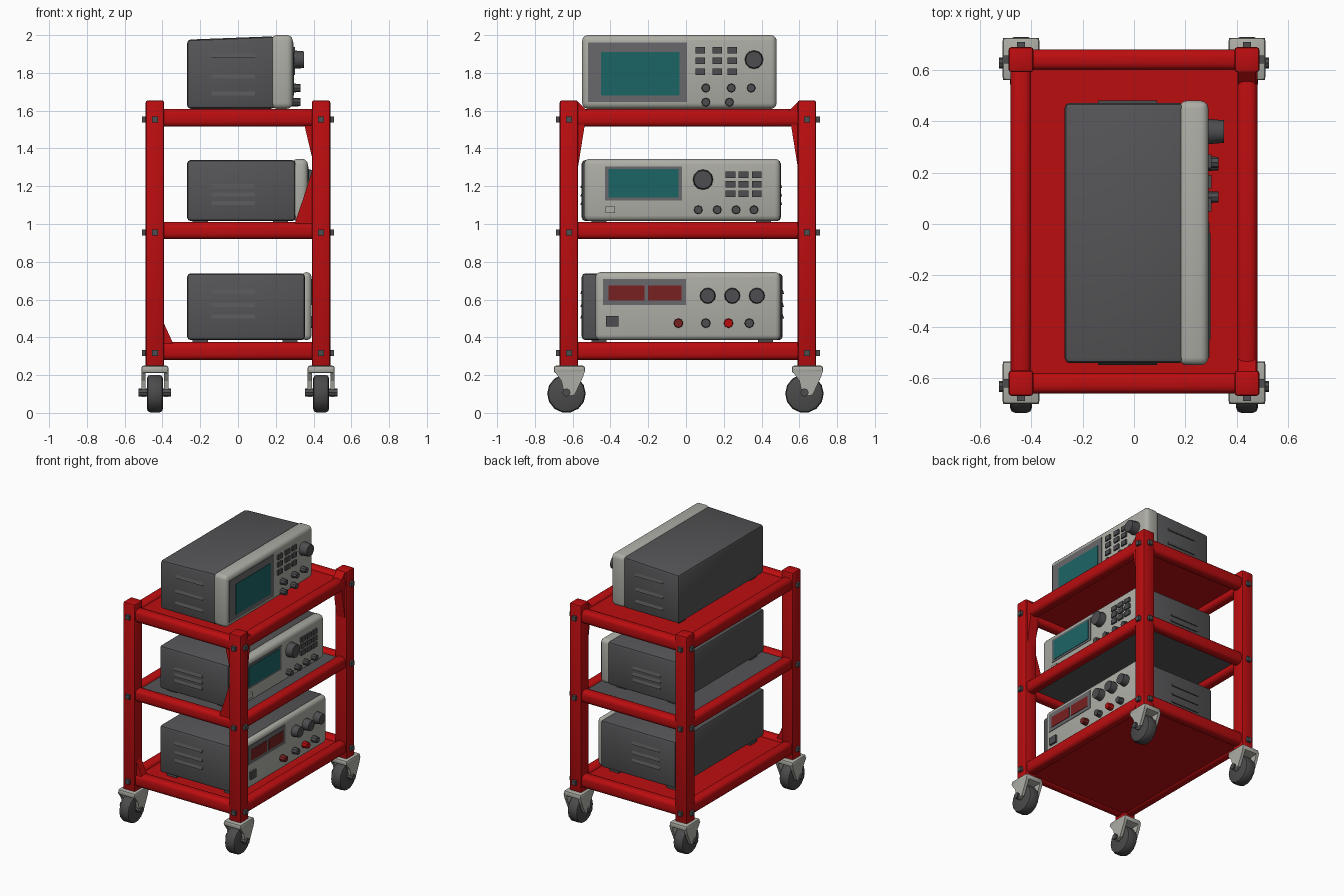
import bpy, bmesh, math
from mathutils import Matrix, Vector

cube = bpy.data.objects.get("Cube")
if cube:
    bpy.data.objects.remove(cube, do_unlink=True)


def material(name, r, g, b):
    m = bpy.data.materials.new(name)
    m.use_nodes = True
    m.diffuse_color = (r, g, b, 1)
    m.node_tree.nodes["Principled BSDF"].inputs["Base Color"].default_value = (r, g, b, 1)
    return m


RED = material("red paint", 0.5, 0.004, 0.005)
BODY = material("dark grey case", 0.09, 0.09, 0.095)
LIGHT = material("light grey", 0.42, 0.42, 0.38)
FRAME = material("screen surround grey", 0.14, 0.14, 0.15)
TEAL = material("teal screen", 0.012, 0.13, 0.13)
DISPLAY = material("dark red display", 0.19, 0.015, 0.015)
KNOB = material("knob grey", 0.075, 0.075, 0.08)
RUBBER = material("wheel rubber", 0.07, 0.07, 0.072)


def finish(name, bm, mat, bevel=0, segs=2, smooth=True):
    if bevel:
        sharp = [e for e in bm.edges if e.calc_face_angle(0) > 0.7]
        bmesh.ops.bevel(bm, geom=sharp, offset=bevel, segments=segs,
                        profile=0.5, affect='EDGES', clamp_overlap=True)
    bmesh.ops.recalc_face_normals(bm, faces=bm.faces[:])
    me = bpy.data.meshes.new(name)
    bm.to_mesh(me)
    bm.free()
    me.materials.append(mat)
    ob = bpy.data.objects.new(name, me)
    bpy.context.collection.objects.link(ob)
    if smooth:
        bpy.ops.object.select_all(action='DESELECT')
        ob.select_set(True)
        bpy.context.view_layer.objects.active = ob
        bpy.ops.object.shade_smooth_by_angle(angle=math.radians(40))
    return ob


def box(name, x, y, z, mat, bevel=0, segs=2, slope=0):
    """Box from three (low, high) ranges; slope lowers its top at the -x end."""
    bm = bmesh.new()
    bmesh.ops.create_cube(bm, size=1)
    for v in bm.verts:
        low_corner = v.co.x < 0 and v.co.z > 0
        v.co = Vector([r[1] if c > 0 else r[0] for c, r in zip(v.co, (x, y, z))])
        if low_corner:
            v.co.z -= slope
    return finish(name, bm, mat, bevel, segs, bevel > 0)


def around(c, half):
    return (c - half, c + half)


def disc(name, centre, radius, depth, mat, sides=12, tip=1.0, bevel=0):
    """Cylinder along x."""
    bm = bmesh.new()
    bmesh.ops.create_cone(bm, cap_ends=True, segments=sides, radius1=radius,
                          radius2=radius * tip, depth=depth,
                          matrix=Matrix.Translation(centre) @ Matrix.Rotation(math.pi / 2, 4, 'Y'))
    return finish(name, bm, mat, bevel)


def prism(name, points, axis, span, mat):
    """Extrude a (horizontal, z) outline along x or y."""
    bm = bmesh.new()
    place = lambda p, d: (d, p[0], p[1]) if axis == 'X' else (p[0], d, p[1])
    face = bm.faces.new([bm.verts.new(place(p, span[0])) for p in points])
    ext = bmesh.ops.extrude_face_region(bm, geom=[face])
    shift = Vector(place((0, 0), span[1] - span[0]))
    bmesh.ops.translate(bm, vec=shift, verts=[v for v in ext["geom"] if isinstance(v, bmesh.types.BMVert)])
    return finish(name, bm, mat, smooth=False)


# Cart posts, bolts and casters
POST_X, POST_Y = (-0.44, 0.44), (-0.62, 0.64)
LEVELS = {"bottom": (0.28, 0.375), "middle": (0.92, 1.01), "top": (1.515, 1.61)}
for sx, px in zip((-1, 1), POST_X):
    for sy, py in zip((-1, 1), POST_Y):
        tag = ("left" if sx > 0 else "right") + ("_front" if sy < 0 else "_back")
        box("post_" + tag, around(px, 0.049), around(py, 0.049), (0.24, 1.655), RED, 0.012)
        for level, (low, high) in LEVELS.items():
            z = around((low + high) / 2 - 0.01, 0.016)
            box(f"side_bolt_{level}_{tag}", around(px + sx * 0.055, 0.014), around(py, 0.016), z, KNOB)
            box(f"end_bolt_{level}_{tag}", around(px, 0.016), around(py + sy * 0.055, 0.014), z, KNOB)
        # Swivel fork, tyre and axle
        wy = py - 0.013
        box("caster_plate_" + tag, around(px, 0.072), (py - 0.08, py + 0.085), (0.21, 0.25), LIGHT, 0.012)
        outline = [(py + a, b) for a, b in ((-0.08, 0.225), (0.085, 0.225), (0.075, 0.19),
                                            (0.03, 0.095), (-0.02, 0.085), (-0.04, 0.17))]
        for side in (-1, 1):
            prism(f"caster_fork_{side}_{tag}", outline, 'X', around(px + side * 0.06, 0.011), LIGHT)
        disc("wheel_" + tag, (px, wy, 0.102), 0.102, 0.084, RUBBER, 14, bevel=0.018)
        disc("axle_" + tag, (px, wy, 0.108), 0.022, 0.172, KNOB, 8)

# Rails and shelves
for level, z in LEVELS.items():
    for px in POST_X:
        box(f"long_rail_{level}", around(px * 1.0, 0.04), POST_Y, z, RED, 0.028, 3)
    for py in POST_Y:
        box(f"short_rail_{level}", POST_X, around(py, 0.04), z, RED, 0.028, 3)
for name, z, mat in (("bottom", (0.29, 0.35), RED), ("middle", (0.96, 0.99), BODY), ("top", (1.555, 1.59), RED)):
    box("shelf_" + name, (-0.43, 0.43), (-0.61, 0.63), z, mat)

# Corner braces
for pts in (((0.395, 1.34), (0.395, 1.53), (0.35, 1.53)),
            ((0.395, 1.0), (0.3, 1.0), (0.35, 1.15), (0.395, 1.29)),
            ((-0.395, 0.48), (-0.395, 0.36), (-0.34, 0.36))):
    prism("front_brace", pts, 'Y', around(POST_Y[0], 0.03), RED)
for s, py in zip((1, -1), POST_Y):
    e = py + s * 0.045
    prism("side_brace_lower", ((e, 1.28), (e, 1.53), (e + s * 0.04, 1.53)), 'X', around(0.44, 0.035), RED)
    prism("side_brace_upper", ((e, 1.65), (e, 1.59), (e + s * 0.06, 1.59)), 'X', around(0.44, 0.035), RED)


# Instruments: case, front bezel, feet and side louvres
def instrument(name, y, z, split, front, bezel_y, slope, vents):
    box(name + "_case", (-0.27, split + 0.02), (y[0] + 0.008, y[1] - 0.008), (z[0], z[1] - 0.006), BODY, 0.02, 2, slope)
    box(name + "_bezel", (split, front), bezel_y, z, LIGHT, 0.03, 3)
    for fx in (-0.2, split - 0.06):
        for fy in (y[0] + 0.1, y[1] - 0.1):
            box(name + "_foot", around(fx, 0.04), around(fy, 0.04), (z[0] - 0.04, z[0] + 0.02), KNOB)
    for i, vz in enumerate(vents):
        for s, edge in ((-1, y[0] + 0.008), (1, y[1] - 0.008)):
            pts = [(edge - s * 0.01, vz + 0.012), (edge, vz + 0.012), (edge + s * 0.008, vz - 0.01), (edge - s * 0.01, vz - 0.01)]
            prism(name + "_louvre", pts, 'X', (-0.14, 0.09), BODY)


def plate(name, x, y, z, mat, lift=0.004, bevel=0):
    prism_box = box(name, (x - 0.003, x + lift), y, z, mat)
    return prism_box


def knob(name, x, y, z, r, depth, mat=KNOB):
    disc(name, (x + depth / 2 - 0.005, y, z), r, depth + 0.01, mat, 12 if r > 0.03 else 8, 0.88)


def keypad(name, x, ys, zs):
    for y in ys:
        for z in zs:
            box(name, (x - 0.005, x + 0.012), around(y, 0.026), around(z, 0.017), KNOB)


# Top instrument
F = 0.29
instrument("top_instrument", (-0.55, 0.48), (1.61, 2.0), 0.175, F, (-0.55, 0.48), 0.018, (1.89, 1.78, 1.69))
plate("top_screen_surround", F, (-0.52, 0.005), (1.645, 1.96), FRAME)
plate("top_screen", F, (-0.45, -0.035), (1.68, 1.91), TEAL, 0.007)
keypad("top_button", F, (0.075, 0.165, 0.245), (1.92, 1.865, 1.805))
knob("top_dial", F, 0.36, 1.87, 0.05, 0.06)
for row, ys in ((1.72, (0.105, 0.24, 0.345)), (1.645, (0.105, 0.23))):
    for y in ys:
        knob("top_small_knob", F, y, row, 0.024, 0.04)

# Middle instrument
F = 0.37
instrument("middle_instrument", (-0.56, 0.51), (1.015, 1.345), 0.285, F, (-0.54, 0.5), 0, (1.2, 1.155, 1.11))
plate("middle_screen_surround", F, (-0.43, -0.02), (1.125, 1.305), FRAME)
plate("middle_screen", F, (-0.41, -0.04), (1.14, 1.29), TEAL, 0.007)
keypad("middle_button", F, (0.235, 0.305, 0.375), (1.26, 1.21, 1.16))
knob("middle_dial", F, 0.09, 1.235, 0.055, 0.05)
box("middle_power_button", (F, F + 0.012), around(-0.4, 0.025), around(1.075, 0.018), LIGHT)
for y in (0.065, 0.165, 0.265, 0.36):
    knob("middle_small_knob", F, y, 1.075, 0.024, 0.035)

# Bottom instrument
F = 0.39
instrument("bottom_instrument", (-0.56, 0.52), (0.385, 0.745), 0.335, F, (-0.48, 0.5), 0, (0.64, 0.57, 0.51))
plate("bottom_display_surround", F, (-0.44, 0.0), (0.57, 0.71), FRAME)
for y in ((-0.41, -0.22), (-0.2, -0.025)):
    plate("bottom_display", F, y, (0.595, 0.675), DISPLAY, 0.007)
for y in (0.115, 0.245, 0.375):
    knob("bottom_dial", F, y, 0.62, 0.043, 0.05)
box("bottom_power_button", (F, F + 0.015), around(-0.39, 0.033), around(0.485, 0.028), KNOB)
for y, mat in ((-0.04, DISPLAY), (0.105, KNOB), (0.225, RED), (0.335, KNOB)):
    knob("bottom_terminal", F, y, 0.475, 0.026, 0.04, mat)
